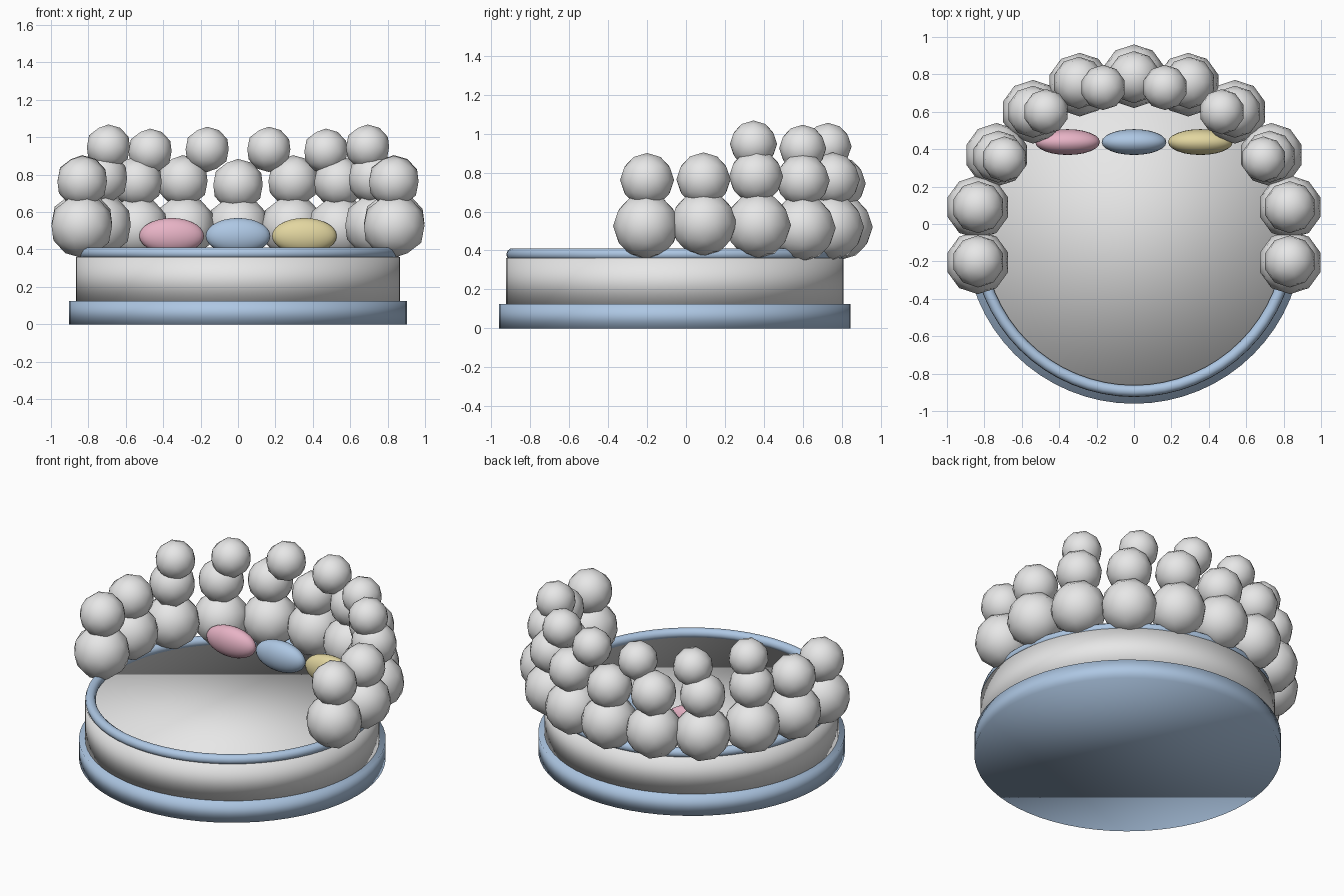
import bpy

if "Cube" in bpy.data.objects:
    bpy.data.objects.remove(bpy.data.objects["Cube"], do_unlink=True)

CENTRE_Y = -0.058


def material(name, r, g, b):
    mat = bpy.data.materials.new(name)
    mat.use_nodes = True
    mat.diffuse_color = (r, g, b, 1)
    mat.node_tree.nodes["Principled BSDF"].inputs["Base Color"].default_value = (r, g, b, 1)
    return mat


white = material("soft_white", 0.8, 0.8, 0.8)
blue = material("pale_blue", 0.42, 0.57, 0.77)
pink = material("pale_pink", 0.8, 0.45, 0.56)
yellow = material("pale_yellow", 0.76, 0.67, 0.35)


def finish(name, mat):
    obj = bpy.context.object
    obj.name = name
    obj.data.materials.append(mat)
    # Soft normals run over the caps as well
    bpy.ops.object.shade_smooth()
    return obj


def disc(name, radius, bottom, top, mat):
    bpy.ops.mesh.primitive_cylinder_add(
        vertices=64, radius=radius, depth=top - bottom,
        location=(0, CENTRE_Y, (bottom + top) / 2))
    return finish(name, mat)


def puff(name, radius, x, y, z):
    bpy.ops.mesh.primitive_ico_sphere_add(subdivisions=2, radius=radius, location=(x, y, z))
    return finish(name, white)


# Round stand: base plate, drum and rounded rim
disc("base_plate", 0.903, 0, 0.125, blue)
disc("drum", 0.867, 0.12, 0.36, white)
bpy.ops.mesh.primitive_torus_add(
    major_segments=64, minor_segments=10, major_radius=0.835, minor_radius=0.031,
    location=(0, CENTRE_Y, 0.38))
finish("rim", blue)

# Cloud wall: three stacked rows of puffs, mirrored left and right
rows = {
    "lower_puff": (0.17, [(0, 0.79, 0.52), (0.29, 0.745, 0.52), (0.54, 0.60, 0.515),
                          (0.735, 0.37, 0.53), (0.835, 0.09, 0.54), (0.835, -0.205, 0.525)]),
    "middle_puff": (0.139, [(0, 0.785, 0.745), (0.295, 0.755, 0.765), (0.54, 0.60, 0.76),
                            (0.725, 0.36, 0.78), (0.833, 0.09, 0.765), (0.833, -0.2, 0.762)]),
    "upper_puff": (0.121, [(0.165, 0.73, 0.935), (0.47, 0.60, 0.925), (0.693, 0.347, 0.947)]),
}
for row, (radius, spots) in rows.items():
    for i, (x, y, z) in enumerate(spots):
        if x == 0:
            puff(row + "_centre", radius, x, y, z)
            continue
        for side, sign in (("left", 1), ("right", -1)):
            puff(f"{row}_{side}_{i}", radius, sign * x, y, z)

# Three flattened pebbles in front of the wall
for name, x, mat in (("pink_pebble", -0.355, pink),
                     ("blue_pebble", 0, blue),
                     ("yellow_pebble", 0.355, yellow)):
    bpy.ops.mesh.primitive_uv_sphere_add(
        segments=24, ring_count=14, radius=1, location=(x, 0.438, 0.472))
    bpy.context.object.scale = (0.173, 0.069, 0.096)
    finish(name, mat)
